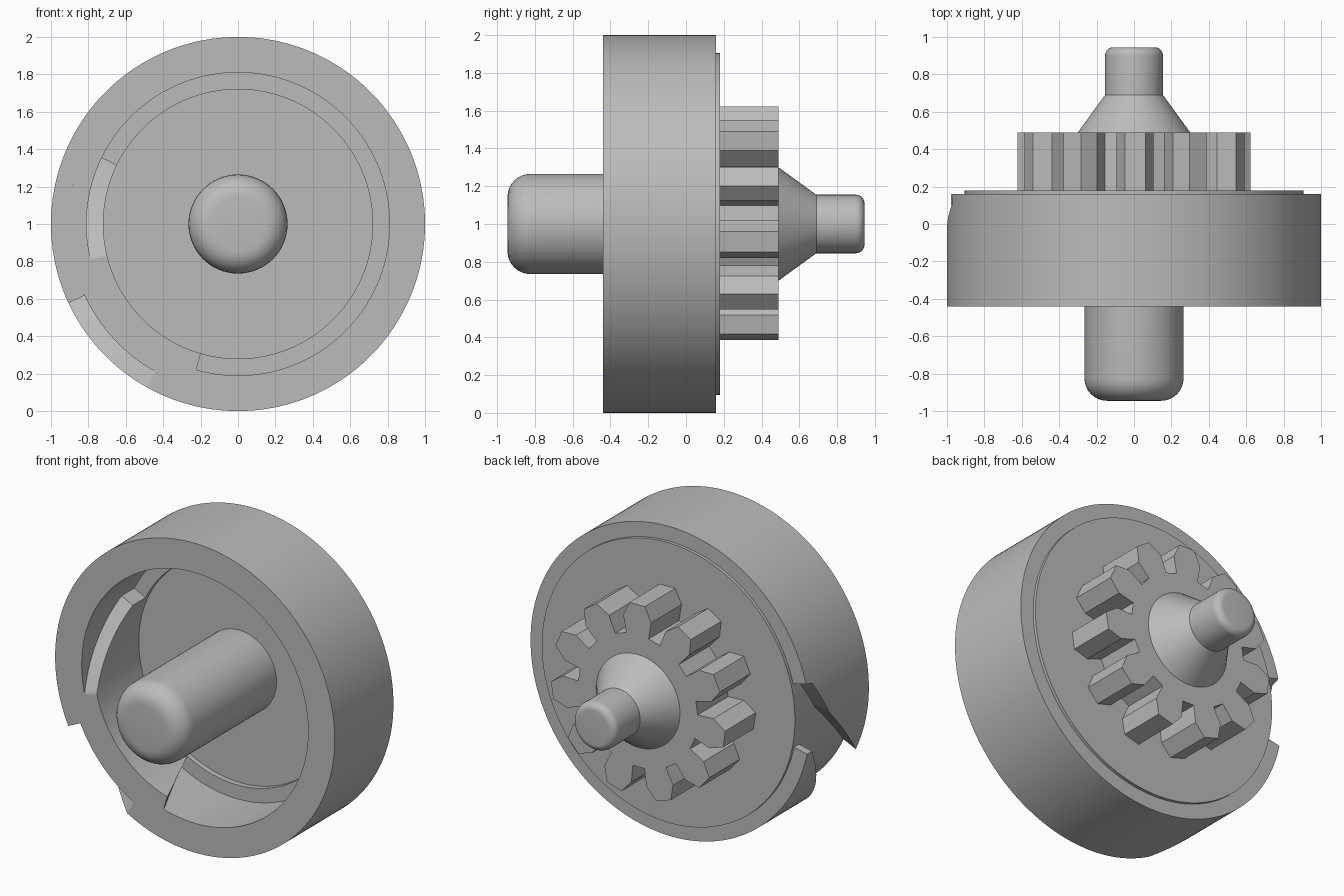
import bpy, bmesh
from math import sin, cos, pi, radians

if "Cube" in bpy.data.objects:
    bpy.data.objects.remove(bpy.data.objects["Cube"], do_unlink=True)

grey = bpy.data.materials.new("plain grey")
grey.use_nodes = True
COLOUR = (0.5, 0.5, 0.5, 1)
grey.diffuse_color = COLOUR
grey.node_tree.nodes["Principled BSDF"].inputs["Base Color"].default_value = COLOUR

CENTRE_Z = 1.0
RIM, CORE, WALL, PAD = 1.0, 0.905, 0.81, 0.72
FRONT, BACK, LEDGE, FLOOR = -0.44, 0.16, -0.02, 0.015


def polar(bm, r, angle, y):
    return bm.verts.new((r * cos(angle), y, CENTRE_Z + r * sin(angle)))


def finish(name, bm, angle=30):
    bmesh.ops.recalc_face_normals(bm, faces=bm.faces)
    mesh = bpy.data.meshes.new(name)
    bm.to_mesh(mesh)
    bm.free()
    mesh.materials.append(grey)
    obj = bpy.data.objects.new(name, mesh)
    bpy.context.collection.objects.link(obj)
    bpy.ops.object.select_all(action="DESELECT")
    obj.select_set(True)
    bpy.context.view_layer.objects.active = obj
    bpy.ops.object.shade_smooth_by_angle(angle=radians(angle))
    return obj


def lathe(name, profile, steps):
    """Spin a (radius, y) profile around the y axis; end rings are capped."""
    bm = bmesh.new()
    rings = [[polar(bm, r, 2 * pi * i / steps, y) for i in range(steps)]
             for r, y in profile]
    for a, b in zip(rings, rings[1:]):
        for i in range(steps):
            j = (i + 1) % steps
            bm.faces.new((a[i], a[j], b[j], b[i]))
    bm.faces.new(rings[0])
    bm.faces.new(rings[-1])
    return finish(name, bm)


def rounded(r, end, fillet, side, steps=8):
    """Quarter-round corner from the side of a pin to its flat tip."""
    return [(r - fillet + fillet * cos(t), end - side * fillet * (1 - sin(t)))
            for t in (pi / 2 * i / steps for i in range(steps + 1))]


def lerp(keys, x):
    for (x0, y0), (x1, y1) in zip(keys, keys[1:]):
        if x0 <= x <= x1:
            return y0 + (y1 - y0) * (x - x0) / (x1 - x0)


def band(name, r_in, r_out, low, high):
    """Curved wall whose front and back edges follow (degrees, y) keys."""
    start, end = low[0][0], low[-1][0]
    stations = sorted(set(range(start, end + 1, 2)) | {k[0] for k in low + high})
    bm = bmesh.new()
    rows = []
    for d in stations:
        a, lo, hi = radians(d), lerp(low, d), lerp(high, d)
        rows.append([polar(bm, r, a, y) for r, y in
                     ((r_in, lo), (r_out, lo), (r_out, hi), (r_in, hi))])
    for a, b in zip(rows, rows[1:]):
        for i in range(4):
            j = (i + 1) % 4
            bm.faces.new((a[i], a[j], b[j], b[i]))
    bm.faces.new(rows[0])
    bm.faces.new(rows[-1])
    return finish(name, bm)


# Hollow drum with a stepped floor and a raised back disc
lathe("drum_core", [(PAD, FLOOR), (PAD, LEDGE), (WALL, LEDGE), (WALL, FRONT),
                    (CORE, FRONT), (CORE, BACK + 0.02)], 180)

# Outer sleeve: its two ends ramp past each other, leaving a slanted slot
band("outer_sleeve", CORE, RIM,
     [(192, 0.11), (241, FRONT), (526, FRONT), (565, FRONT)],
     [(192, BACK), (526, BACK), (527, 0.10), (540, -0.03), (565, FRONT + 0.002)])

# Inner pad with slanted ends
band("inner_pad", PAD, WALL,
     [(154, -0.15), (193, FRONT), (254, FRONT)],
     [(154, LEDGE), (241, LEDGE), (254, FRONT + 0.002)])

# Shafts
lathe("front_shaft", [(0.265, 0.05)] + rounded(0.265, -0.945, 0.12, -1), 64)
lathe("rear_cone_and_pin", [(0.30, 0.48), (0.30, 0.49), (0.155, 0.69)]
      + rounded(0.155, 0.945, 0.045, 1), 64)

# Gear: each tooth is a small outline in (sideways, radial) coordinates
TEETH = 11
TOOTH = [(-0.08, 0.42), (-0.1, 0.53), (-0.055, 0.622),
         (0.055, 0.622), (0.1, 0.53), (0.08, 0.42)]
bm = bmesh.new()
outline = []
for n in range(TEETH):
    a = radians(89.4) - 2 * pi * n / TEETH
    for s, r in TOOTH:
        outline.append(bm.verts.new((r * cos(a) + s * sin(a), BACK,
                                     CENTRE_Z + r * sin(a) - s * cos(a))))
face = bm.faces.new(outline)
extruded = bmesh.ops.extrude_face_region(bm, geom=[face])["geom"]
bmesh.ops.translate(bm, vec=(0, 0.49 - BACK, 0),
                    verts=[g for g in extruded if isinstance(g, bmesh.types.BMVert)])
finish("gear", bm, 15)
